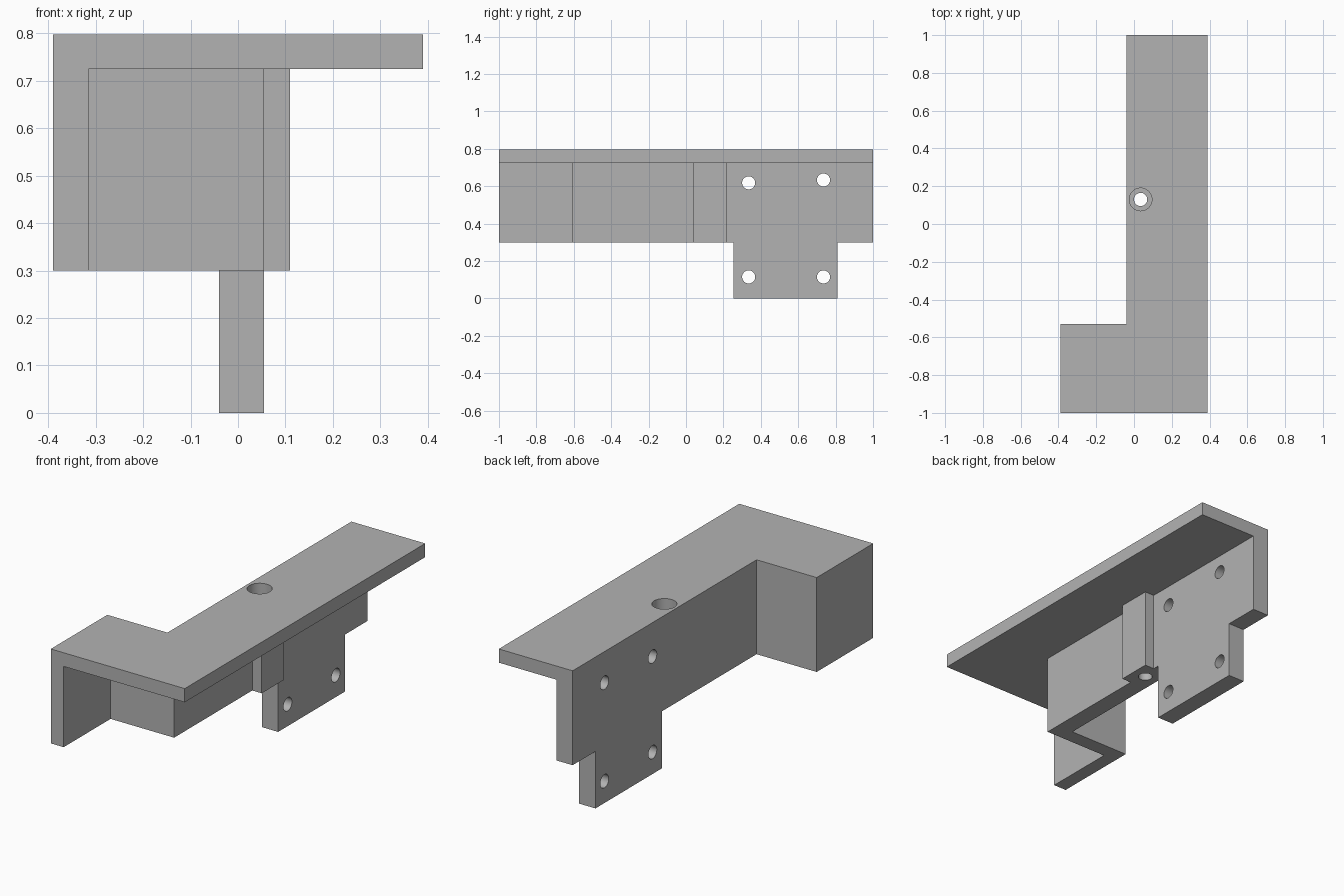
import bpy
import bmesh
from math import radians
from mathutils import Matrix, Vector

cube = bpy.data.objects.get("Cube")
if cube:
    bpy.data.objects.remove(cube, do_unlink=True)

grey = bpy.data.materials.new("mid grey")
grey.use_nodes = True
colour = (0.45, 0.45, 0.45, 1)
grey.diffuse_color = colour
grey.node_tree.nodes["Principled BSDF"].inputs["Base Color"].default_value = colour


def add_object(name, bm):
    bmesh.ops.recalc_face_normals(bm, faces=bm.faces)
    mesh = bpy.data.meshes.new(name)
    bm.to_mesh(mesh)
    bm.free()
    mesh.materials.append(grey)
    obj = bpy.data.objects.new(name, mesh)
    bpy.context.collection.objects.link(obj)
    return obj


def prism(name, outline, low, high):
    """Extrude a plan outline upwards from low to high."""
    bm = bmesh.new()
    face = bm.faces.new([bm.verts.new((x, y, low)) for x, y in outline])
    new = bmesh.ops.extrude_face_region(bm, geom=[face])["geom"]
    verts = [v for v in new if isinstance(v, bmesh.types.BMVert)]
    bmesh.ops.translate(bm, verts=verts, vec=(0, 0, high - low))
    return add_object(name, bm)


def drill(name, centre, radius, depth, along_x=False):
    turn = Matrix.Rotation(radians(90), 4, "Y") if along_x else Matrix()
    bm = bmesh.new()
    bmesh.ops.create_cone(bm, cap_ends=True, segments=48, radius1=radius,
                          radius2=radius, depth=depth,
                          matrix=Matrix.Translation(Vector(centre)) @ turn)
    obj = add_object(name, bm)
    obj.hide_render = True
    return obj


def combine(target, tool, operation):
    mod = target.modifiers.new(operation, "BOOLEAN")
    mod.operation = operation
    mod.solver = "EXACT"
    mod.object = tool
    bpy.context.view_layer.objects.active = target
    bpy.ops.object.modifier_apply(modifier=mod.name)
    bpy.data.objects.remove(tool, do_unlink=True)


UNDER, BOTTOM, TOP = 0.725, 0.3, 0.797
LEFT, RIGHT = -0.39, 0.39
WALL_IN, WALL_OUT = -0.04, 0.055

# L-shaped top plate
bracket = prism("mounting_bracket", [
    (LEFT, -1), (RIGHT, -1), (RIGHT, 1), (WALL_IN, 1),
    (WALL_IN, -0.53), (LEFT, -0.53)], UNDER, TOP)

# Stepped wall below the plate, with the square screw boss
wall = prism("stepped_wall", [
    (LEFT, -1), (-0.315, -1), (-0.315, -0.61), (WALL_OUT, -0.61),
    (WALL_OUT, 0.04), (0.11, 0.04), (0.11, 0.22), (WALL_OUT, 0.22),
    (WALL_OUT, 1), (WALL_IN, 1), (WALL_IN, -0.53), (LEFT, -0.53)],
    BOTTOM, UNDER)

# Tab hanging from the wall
tab = prism("lower_tab", [
    (WALL_IN, 0.255), (WALL_OUT, 0.255), (WALL_OUT, 0.81), (WALL_IN, 0.81)],
    0, BOTTOM)

combine(wall, tab, "UNION")
combine(bracket, wall, "UNION")

# Four screw holes through the wall and tab
for y, z in ((0.335, 0.618), (0.735, 0.633), (0.335, 0.115), (0.735, 0.115)):
    combine(bracket, drill("side_hole", (0, y, z), 0.035, 0.4, True), "DIFFERENCE")

# Vertical bolt hole through the boss, with a recess for the bolt head
combine(bracket, drill("bolt_hole", (0.035, 0.13, 0.5), 0.035, 1), "DIFFERENCE")
combine(bracket, drill("head_recess", (0.035, 0.13, TOP), 0.06, 0.17), "DIFFERENCE")

bpy.ops.object.select_all(action="DESELECT")
bracket.select_set(True)
bpy.context.view_layer.objects.active = bracket
bpy.ops.object.shade_smooth_by_angle(angle=radians(30))
